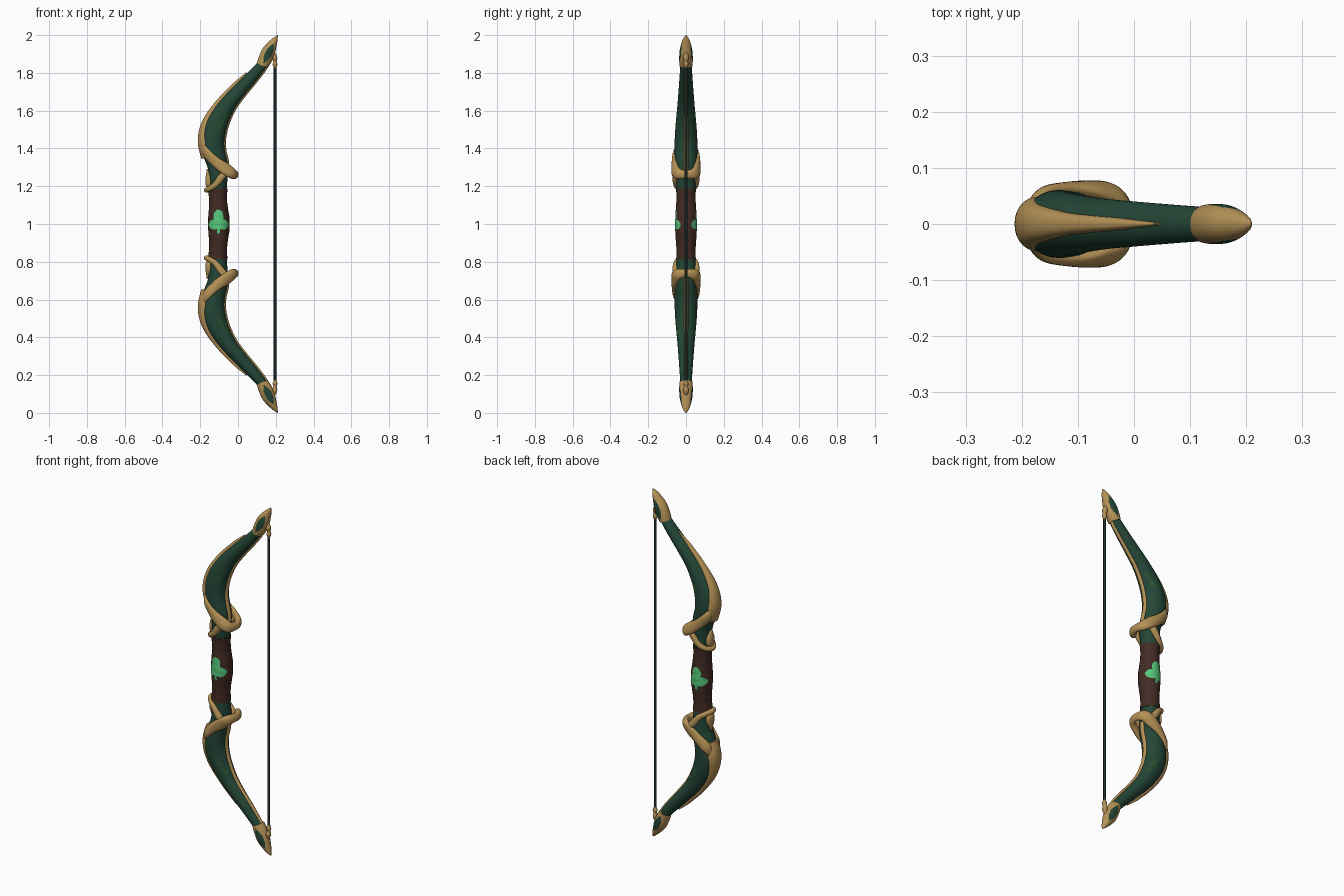
import bpy, bmesh, math
from mathutils import Vector

if "Cube" in bpy.data.objects:
    bpy.data.objects.remove(bpy.data.objects["Cube"])


def mat(name, rgb):
    m = bpy.data.materials.new(name)
    m.diffuse_color = (*rgb, 1)
    m.use_nodes = True
    m.node_tree.nodes["Principled BSDF"].inputs["Base Color"].default_value = m.diffuse_color
    return m


GREEN = mat("dark green lacquer", (0.017, 0.062, 0.038))
GOLD = mat("antique gold", (0.47, 0.29, 0.095))
BROWN = mat("brown leather", (0.055, 0.024, 0.018))
MINT = mat("bright leaf green", (0.09, 0.58, 0.20))
LEAF = mat("leaf green", (0.025, 0.085, 0.03))
CORD = mat("dark cord", (0.012, 0.03, 0.024))


def smooth(pts, n):
    """Catmull-Rom samples through a list of number tuples."""
    out, k = [], len(pts) - 1
    for i in range(n + 1):
        f = i * k / n
        s = min(int(f), k - 1)
        t = f - s
        p0, p1, p2, p3 = (pts[max(0, min(k, s + d))] for d in (-1, 0, 1, 2))
        out.append([0.5 * (2 * b + (c - a) * t + (2 * a - 5 * b + 4 * c - d) * t * t
                    + (3 * b - a - 3 * c + d) * t ** 3) for a, b, c, d in zip(p0, p1, p2, p3)])
    return out


def frames(pts, n, ref=None):
    """Samples as (point, in-plane axis, side axis, half size, half depth)."""
    s = smooth(pts, n)
    P = [Vector(q[:3]) for q in s]
    res = []
    for i, q in enumerate(s):
        T = (P[min(i + 1, n)] - P[max(i - 1, 0)]).normalized()
        R = ref(P[i]) if ref else Vector((0, 1, 0))
        N = R.cross(T).normalized()
        res.append((P[i], N, T.cross(N), max(q[3], 0.001), max(q[4], 0.001)))
    return res


def tube(fr, m):
    return [[p + N * a * math.cos(2 * math.pi * j / m) + B * b * math.sin(2 * math.pi * j / m)
             for j in range(m)] for p, N, B, a, b in fr]


def skin(name, rings, mats, rule=None, flip=False):
    """Closed mesh through the rings, coloured by a face rule."""
    bm = bmesh.new()
    vs = [[bm.verts.new(p) for p in r] for r in rings]
    m = len(rings[0])
    for r0, r1 in zip(vs, vs[1:]):
        for j in range(m):
            bm.faces.new((r0[j], r0[(j + 1) % m], r1[(j + 1) % m], r1[j]))
    bm.faces.new(vs[0])
    bm.faces.new(vs[-1])
    bmesh.ops.recalc_face_normals(bm, faces=bm.faces)
    for f in bm.faces:
        f.smooth = len(f.verts) == 4
        if rule:
            f.material_index = rule(f.calc_center_median(), f.normal)
    if flip:
        for v in bm.verts:
            v.co.z = 2 - v.co.z
        bmesh.ops.recalc_face_normals(bm, faces=bm.faces)
    me = bpy.data.meshes.new(name)
    bm.to_mesh(me)
    bm.free()
    for k in mats:
        me.materials.append(k)
    ob = bpy.data.objects.new(name, me)
    bpy.context.collection.objects.link(ob)


def both(name, rings, mats, rule=None):
    skin("upper_" + name, rings, mats, rule)
    skin("lower_" + name, rings, mats, rule, True)


def lerp(tab, z):
    for (z0, w0), (z1, w1) in zip(tab, tab[1:]):
        if z <= z1:
            return w0 + (w1 - w0) * (z - z0) / (z1 - z0)
    return tab[-1][1]


def shell(fr, centre, tab, thick, m=14):
    """Raised strip hugging the limb; tab gives half angle by height."""
    rings = []
    for p, N, B, a, b in fr:
        if not tab[0][0] <= p.z <= tab[-1][0]:
            continue
        w, ring = lerp(tab, p.z), []
        th = thick * min(1, w / 20 + 0.3)
        for j in range(2 * m):
            u = 2 * j / m - 1 if j <= m else 1 - 2 * (j - m) / m
            h = -0.003 + (th + 0.003) * (1 - abs(u) ** 3) if j <= m else -0.008
            t = math.radians(centre + w * u)
            ring.append(p + N * (a + h) * math.cos(t) + B * (b + h) * math.sin(t))
        rings.append(ring)
    return rings


def in_oval(x, z, cx, cz, rx, rz, tilt=0):
    c, s = math.cos(tilt), math.sin(tilt)
    u, v = (x - cx) * c + (z - cz) * s, (z - cz) * c - (x - cx) * s
    return (u / rx) ** 2 + (v / rz) ** 2 < 1


# Limbs
limb = frames([(-.107, 0, 1.15, .044, .046), (-.105, 0, 1.2, .046, .05), (-.106, 0, 1.3, .054, .056),
               (-.127, 0, 1.38, .060, .06), (-.135, 0, 1.44, .064, .06), (-.125, 0, 1.5, .063, .057),
               (-.10, 0, 1.56, .056, .052), (-.053, 0, 1.635, .045, .045), (.002, 0, 1.70, .038, .04),
               (.075, 0, 1.78, .032, .034), (.125, 0, 1.84, .027, .03), (.15, 0, 1.89, .02, .024)], 150)


def limb_rule(c, n):
    leaf = in_oval(c.x, c.z, -.092, 1.525, .028, .011, .9) or in_oval(c.x, c.z, -.06, 1.57, .02, .008, .5)
    return int(abs(n.y) > .4 and leaf)


both("limb", tube(limb, 64), [GREEN, LEAF], limb_rule)

# Gold ridge on the outer side and thin strip on the string side
both("outer_ridge", shell(limb, 180, [(1.36, 40), (1.43, 58), (1.5, 42), (1.6, 26), (1.7, 17), (1.78, 3)], .014), [GOLD])
both("inner_strip", shell(limb, 0, [(1.27, 16), (1.5, 14), (1.7, 18), (1.85, 20)], .007), [GOLD])


# Gold bands sweeping round the limb base
def band(name, half):
    full = half + [(x, -y, z, a, b) for x, y, z, a, b in half[-2::-1]]
    out = lambda p: Vector((p.x + .105, p.y, 0)).normalized()
    both(name, tube(frames(full, 90, out), 20), [GOLD])


band("ring_band", [(-.182, -.026, 1.41, .02, .012), (-.163, -.048, 1.372, .027, .015),
                   (-.12, -.060, 1.33, .027, .015), (-.07, -.060, 1.295, .032, .016),
                   (-.03, -.046, 1.268, .030, .017), (-.013, 0, 1.262, .022, .015)])
band("collar_band", [(-.055, -.056, 1.285, .018, .014), (-.09, -.058, 1.245, .019, .014),
                     (-.118, -.054, 1.21, .016, .013), (-.15, -.036, 1.188, .014, .012),
                     (-.166, 0, 1.18, .014, .014)])

# Small gold bud on the outer side above the grip
both("bud", tube(frames([(-.142, 0, 1.18, .004, .004), (-.153, 0, 1.205, .017, .026),
                         (-.154, 0, 1.24, .018, .028), (-.158, 0, 1.268, .011, .016),
                         (-.165, 0, 1.29, .002, .002)], 30), 20), [GOLD])

# Pointed tip caps with green side panels
tip = frames([(.128, 0, 1.838, .031, .034), (.143, 0, 1.87, .036, .036), (.163, 0, 1.915, .035, .034),
              (.184, 0, 1.955, .023, .025), (.199, 0, 1.981, .012, .015), (.209, 0, 1.999, .002, .003)], 80)


def tip_rule(c, n):
    u = (c.x - .162) * .45 + (c.z - 1.903) * .89
    v = (c.x - .162) * .89 - (c.z - 1.903) * .45
    return int(abs(n.y) > .3 and (u / .058) ** 2 + abs(v) / .019 < 1)


both("tip_cap", tube(tip, 64), [GOLD, GREEN], tip_rule)

# String knots and string
both("string_knot", tube(frames([(.196, 0, 1.825, .006, .006), (.196, 0, 1.845, .013, .013),
                                 (.196, 0, 1.86, .009, .01), (.194, 0, 1.88, .014, .015),
                                 (.19, 0, 1.905, .008, .008)], 30), 16), [GOLD])
skin("string", tube(frames([(.196, 0, .13, .007, .007), (.196, 0, 1.87, .007, .007)], 2), 12), [CORD])

# Leather grip with wrap ridges and a leaf emblem on both sides
half = [(-.108, 0, 1.185, .052, .052), (-.106, 0, 1.14, .047, .050), (-.104, 0, 1.09, .049, .053),
        (-.102, 0, 1.04, .055, .056)]
grip = half + [(-.102, 0, 1.0, .057, .057)] + [(x, y, 2 - z, a, b) for x, y, z, a, b in half[::-1]]
grip_rings = tube(frames(grip, 170), 112)
for ring in grip_rings:
    for p in ring:
        k = 1 + .018 * abs(math.sin((p.z + .25 * p.x) * math.pi / .042))
        p.x, p.y = -.104 + (p.x + .104) * k, p.y * k


def grip_rule(c, n):
    x, z = c.x + .103, c.z
    lobes = (in_oval(x, z, 0, 1.04, .026, .036) or in_oval(x, z, -.025, .997, .027, .027)
             or in_oval(x, z, .025, .997, .027, .027) or (abs(x) < .007 and .95 < z < 1))
    return int(abs(n.y) > .25 and lobes)


skin("grip", grip_rings, [BROWN, MINT], grip_rule)
